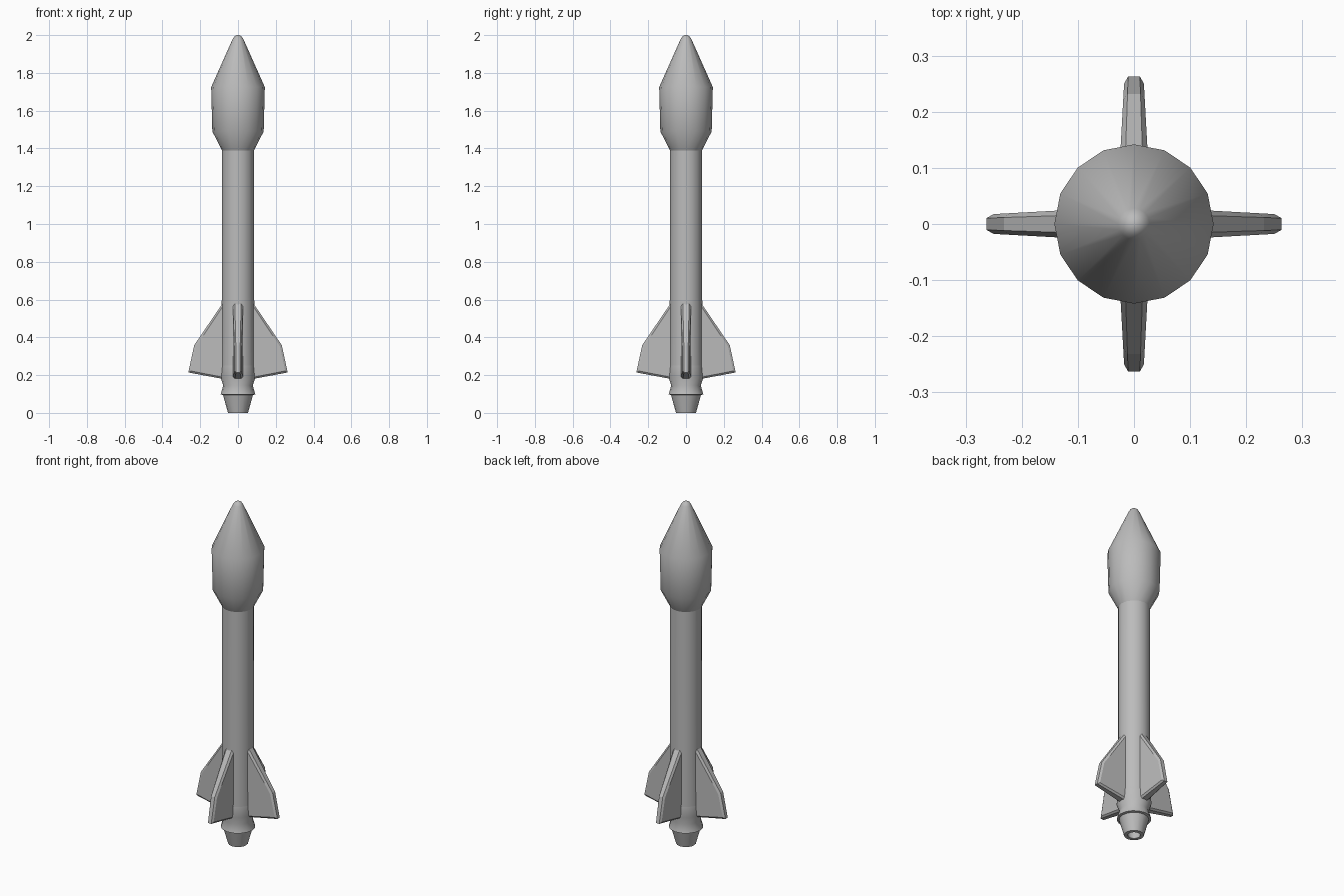
import bpy, bmesh, math
from mathutils import Matrix

cube = bpy.data.objects.get("Cube")
if cube:
    bpy.data.objects.remove(cube, do_unlink=True)


def make_material(name, value):
    m = bpy.data.materials.new(name)
    m.use_nodes = True
    color = (value, value, value, 1)
    m.diffuse_color = color
    m.node_tree.nodes["Principled BSDF"].inputs["Base Color"].default_value = color
    return m


GREY = make_material("light grey", 0.5)
SIDES = 16


def finish(bm, name, angle):
    bmesh.ops.recalc_face_normals(bm, faces=bm.faces)
    mesh = bpy.data.meshes.new(name)
    bm.to_mesh(mesh)
    bm.free()
    mesh.materials.append(GREY)
    ob = bpy.data.objects.new(name, mesh)
    bpy.context.collection.objects.link(ob)
    bpy.ops.object.select_all(action='DESELECT')
    ob.select_set(True)
    bpy.context.view_layer.objects.active = ob
    bpy.ops.object.shade_smooth_by_angle(angle=math.radians(angle))
    return ob


def lathe(name, profile, angle=50):
    """Turn (radius, height) points around the vertical axis and cap the ends."""
    bm = bmesh.new()
    rings = []
    for r, z in profile:
        rings.append([bm.verts.new((r * math.cos(math.tau * i / SIDES),
                                    r * math.sin(math.tau * i / SIDES), z))
                      for i in range(SIDES)])
    for a, b in zip(rings, rings[1:]):
        for i in range(SIDES):
            j = (i + 1) % SIDES
            bm.faces.new((a[i], a[j], b[j], b[i]))
    bm.faces.new(rings[0])
    bm.faces.new(rings[-1])
    return finish(bm, name, angle)


# Payload fairing with a rounded tip
lathe("nose_fairing", [(0.085, 1.39), (0.136, 1.49), (0.142, 1.725),
                       (0.028, 1.98), (0.02, 1.992), (0.008, 2.0)])

# Body tube and flared tail skirt
lathe("body_tube", [(0.088, 0.19), (0.086, 0.6), (0.085, 1.4)])
lathe("tail_skirt", [(0.079, 0.095), (0.092, 0.098), (0.078, 0.145), (0.093, 0.19), (0.088, 0.25)])

# Hollow engine nozzle
lathe("engine_nozzle", [(0.08, 0.098), (0.053, 0.0), (0.033, 0.0), (0.045, 0.06)])


# Four tapered fins with chamfered outer edges
def fin(name, turn):
    bm = bmesh.new()
    # Outline of the flat side, and the slightly larger outline of the rim
    side = [(0.07, 0.58), (0.222, 0.352), (0.25, 0.222), (0.07, 0.187)]
    rim = [(0.07, 0.597), (0.232, 0.358), (0.263, 0.214), (0.07, 0.178)]

    def half(r):
        return 0.027 - 0.055 * (r - 0.08)

    loops = []
    for outline, scale, sign in ((side, 1, -1), (rim, 0.62, -1), (rim, 0.62, 1), (side, 1, 1)):
        loops.append([bm.verts.new((r, sign * scale * half(r), z)) for r, z in outline])
    for a, b in zip(loops, loops[1:]):
        for i in range(4):
            j = (i + 1) % 4
            bm.faces.new((a[i], a[j], b[j], b[i]))
    bm.faces.new(loops[0])
    bm.faces.new(loops[-1])
    bmesh.ops.rotate(bm, verts=bm.verts, matrix=Matrix.Rotation(turn, 3, 'Z'))
    return finish(bm, name, 20)


for k, label in enumerate(("left", "back", "right", "front")):
    fin(label + "_fin", k * math.pi / 2)
